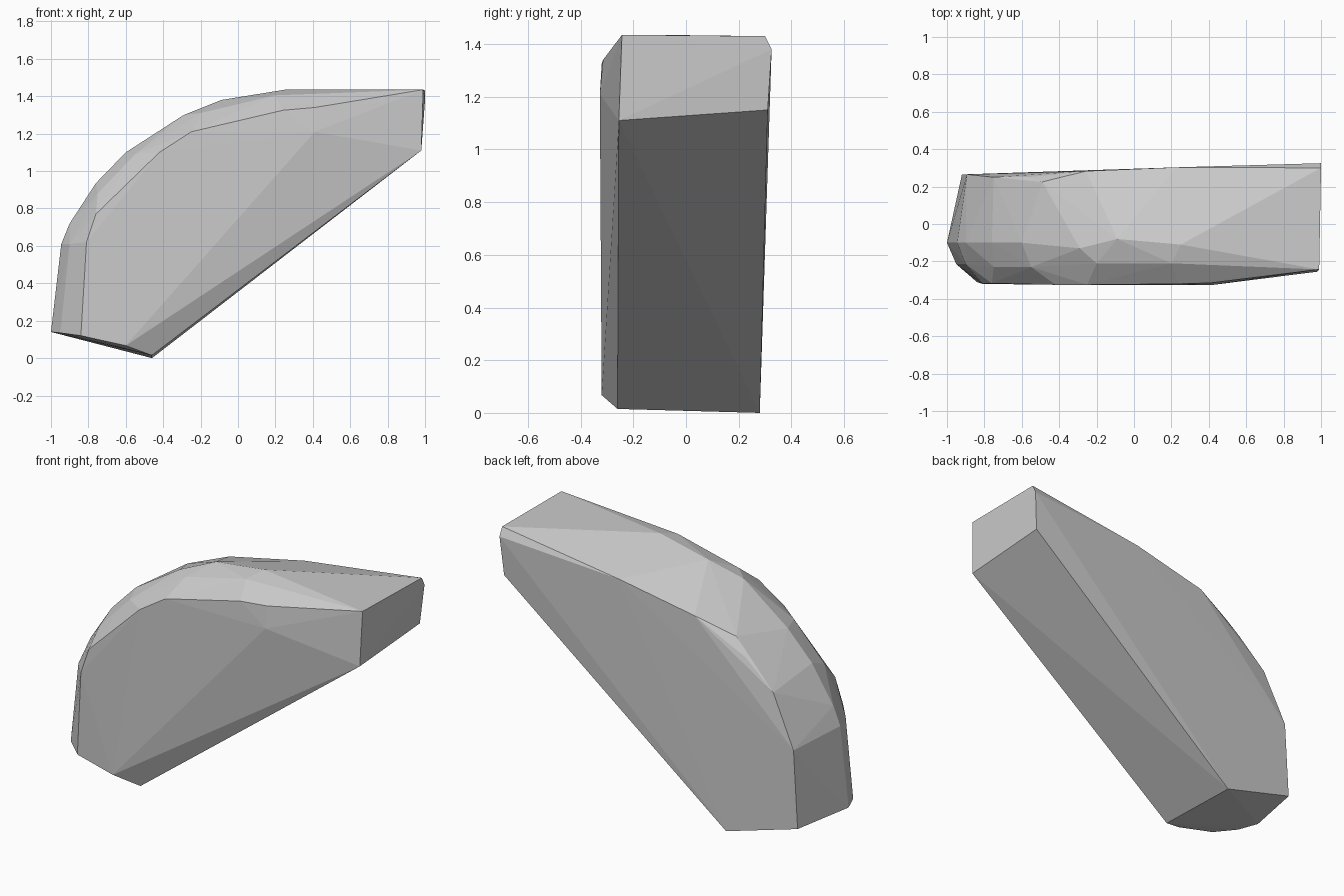
import bpy, bmesh

if "Cube" in bpy.data.objects:
    bpy.data.objects.remove(bpy.data.objects["Cube"])

grey = bpy.data.materials.new("light grey")
grey.diffuse_color = (0.6, 0.6, 0.6, 1)
grey.use_nodes = True
grey.node_tree.nodes["Principled BSDF"].inputs["Base Color"].default_value = grey.diffuse_color

# Underside and left end corners
base = [(-.46, -.26, .015), (-.46, .28, 0), (-.6, -.32, .067), (-.84, -.31, .12),
        (-.95, -.215, .135), (-1, -.1, .14), (-.92, .265, .13)]
# Square right end
end = [(.99, -.243, 1.435), (.98, -.255, 1.11), (.98, .31, 1.15), (1, .325, 1.38), (1, .3, 1.43)]
# Front rim of the curved back
front_rim = [(-.81, -.32, .62), (-.76, -.317, .77), (-.42, -.325, 1.1), (-.25, -.325, 1.21),
             (.24, -.32, 1.325), (.41, -.315, 1.34), (.41, -.327, 1.21)]
# Shoulder between rim and crown
shoulder = [(-.9, -.215, .61), (-.75, -.23, .88), (-.55, -.23, 1.09), (-.2, -.21, 1.31), (.2, -.21, 1.405)]
# Crown, the highest curve
crown = [(-.945, -.1, .61), (-.9, -.1, .72), (-.76, -.1, .935), (-.6, -.1, 1.1),
         (-.29, -.13, 1.3), (-.09, -.08, 1.38), (.25, -.11, 1.435)]
# Rear rim
rear_rim = [(-.893, .265, .59), (-.75, .25, .89), (-.57, .25, 1.05), (-.49, .225, 1.146),
            (-.256, .283, 1.228), (.226, .303, 1.324)]

# The body is the convex skin around these curves
bm = bmesh.new()
for p in base + end + front_rim + shoulder + crown + rear_rim:
    bm.verts.new(p)
res = bmesh.ops.convex_hull(bm, input=bm.verts)
loose = {g for g in res["geom_interior"] + res["geom_unused"] if isinstance(g, bmesh.types.BMVert)}
bmesh.ops.delete(bm, geom=list(loose), context='VERTS')
bmesh.ops.recalc_face_normals(bm, faces=bm.faces)
mesh = bpy.data.meshes.new("curved_block")
bm.to_mesh(mesh)
bm.free()
mesh.materials.append(grey)
body = bpy.data.objects.new("curved_block", mesh)
bpy.context.collection.objects.link(body)

# Soft crown, crisp rims
bpy.context.view_layer.objects.active = body
body.select_set(True)
bpy.ops.object.shade_flat()
